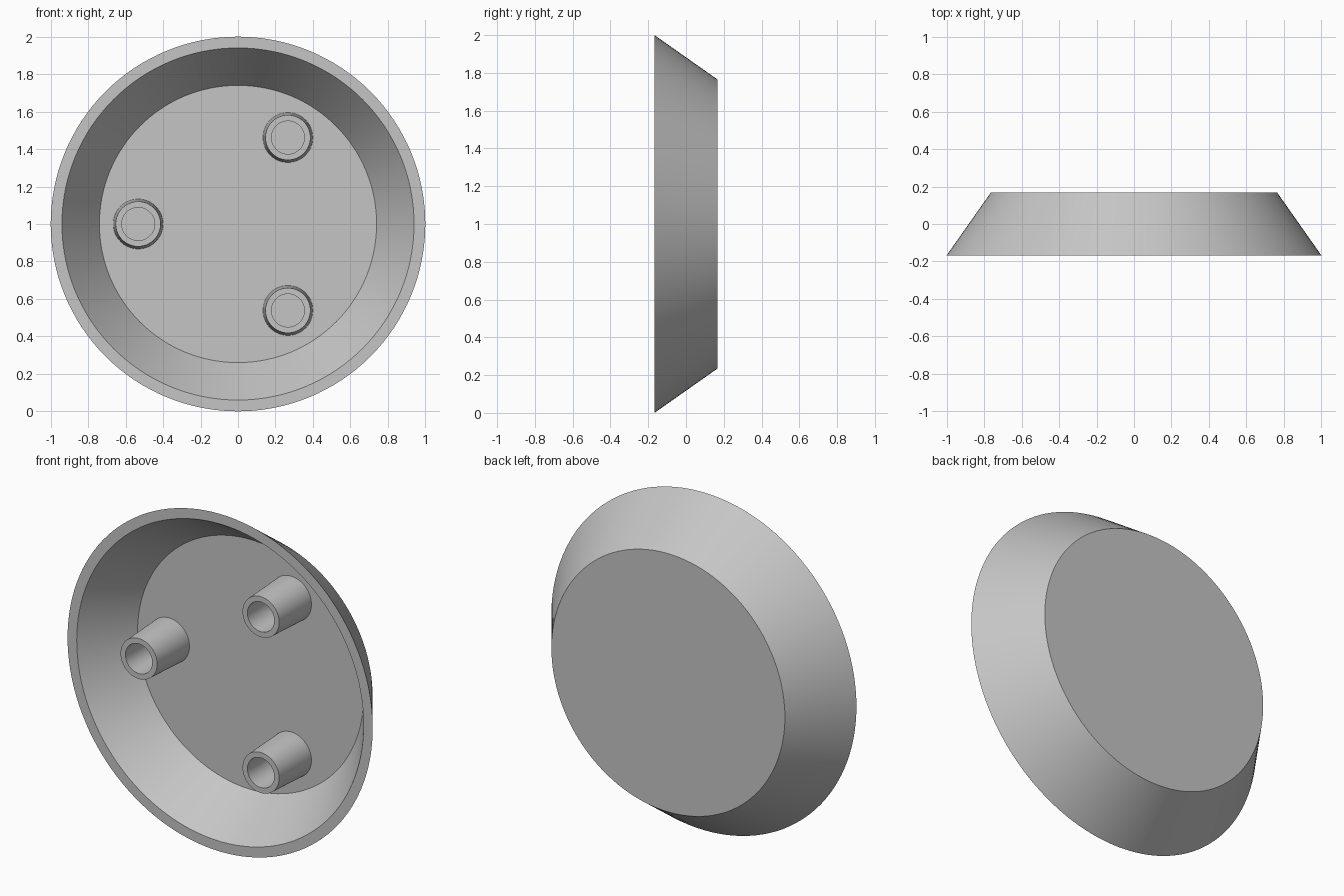
import bpy, bmesh, math
from mathutils import Vector, Matrix

cube = bpy.data.objects.get("Cube")
if cube:
    bpy.data.objects.remove(cube, do_unlink=True)

grey = bpy.data.materials.new("plain grey")
grey.use_nodes = True
colour = (0.56, 0.56, 0.56, 1)
grey.diffuse_color = colour
grey.node_tree.nodes["Principled BSDF"].inputs["Base Color"].default_value = colour

FRONT, BACK, FLOOR = -0.167, 0.167, 0.117


def lathe(name, profile, centre, steps, closed):
    """Spin a (radius, y) profile around the y axis."""
    bm = bmesh.new()
    verts = [bm.verts.new((r, y, 0)) for r, y in profile]
    for a, b in zip(verts, verts[1:]):
        bm.edges.new((a, b))
    if closed:
        bm.edges.new((verts[-1], verts[0]))
    bmesh.ops.spin(bm, geom=bm.verts[:] + bm.edges[:], cent=(0, 0, 0),
                   axis=(0, 1, 0), angle=math.tau, steps=steps)
    bmesh.ops.remove_doubles(bm, verts=bm.verts, dist=1e-4)
    bmesh.ops.recalc_face_normals(bm, faces=bm.faces)
    mesh = bpy.data.meshes.new(name)
    bm.to_mesh(mesh)
    bm.free()
    mesh.materials.append(grey)
    obj = bpy.data.objects.new(name, mesh)
    obj.location = centre
    bpy.context.collection.objects.link(obj)
    bpy.ops.object.select_all(action="DESELECT")
    obj.select_set(True)
    bpy.context.view_layer.objects.active = obj
    bpy.ops.object.shade_smooth_by_angle(angle=math.radians(30))
    return obj


# Hollow tapered dish, open to the front
lathe("dish", [(0, BACK), (0.765, BACK), (1, FRONT), (0.94, FRONT),
               (0.74, FLOOR), (0, FLOOR)], (0, 0, 1), 128, False)

# Three hollow, slightly tapered posts standing on the dish floor
post = [(0.088, FLOOR + 0.01), (0.088, FRONT), (0.12, FRONT),
        (0.133, FLOOR), (0.133, FLOOR + 0.01)]
for name, angle in (("right_post", 180), ("upper_post", 60), ("lower_post", -60)):
    a = math.radians(angle)
    lathe(name, post, (0.533 * math.cos(a), 0, 1 + 0.533 * math.sin(a)), 64, True)
